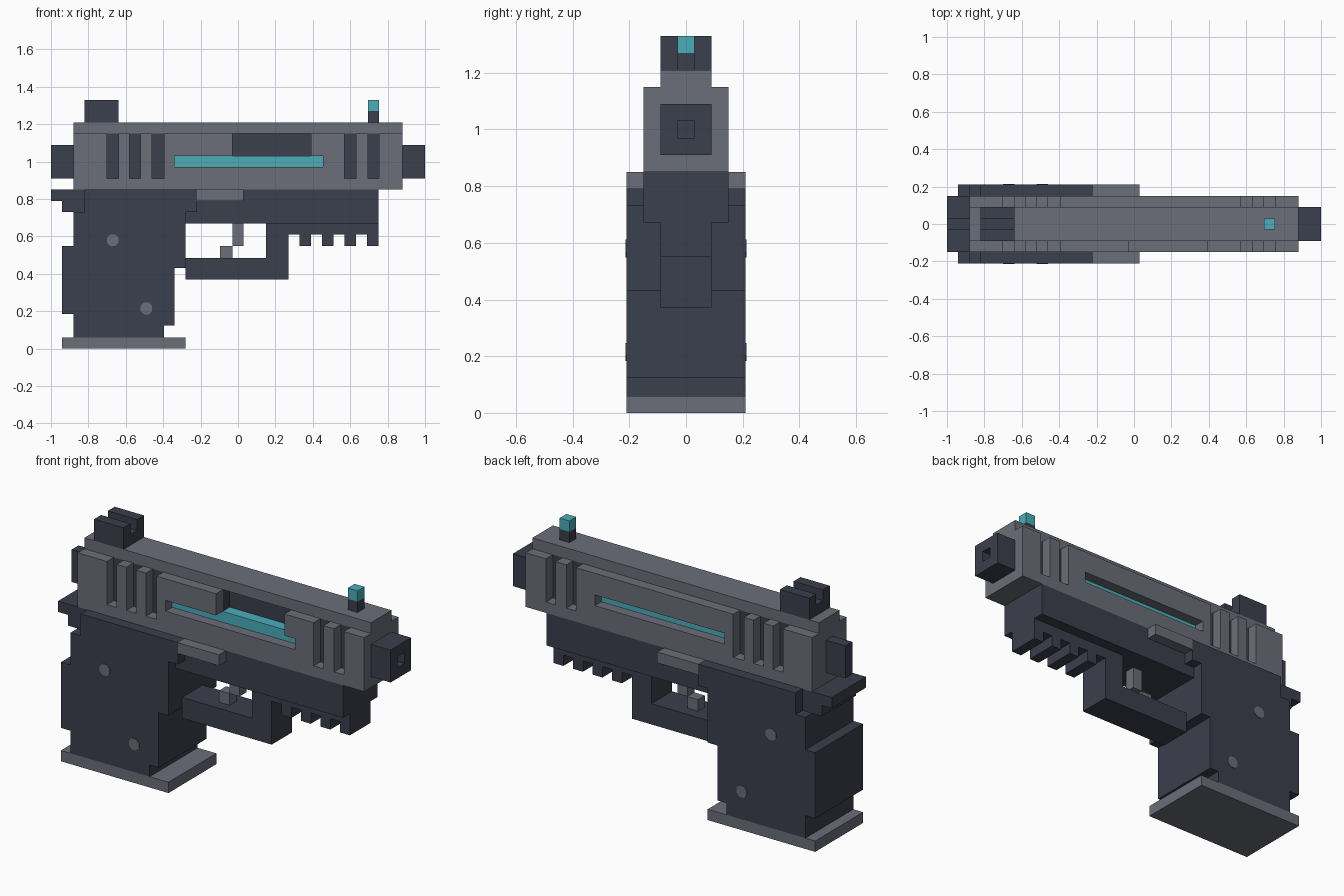
import bpy, bmesh, math
from mathutils import Matrix, Vector

if "Cube" in bpy.data.objects:
    bpy.data.objects.remove(bpy.data.objects["Cube"], do_unlink=True)


def material(name, rgb):
    m = bpy.data.materials.new(name)
    m.use_nodes = True
    color = (*rgb, 1)
    m.diffuse_color = color
    m.node_tree.nodes["Principled BSDF"].inputs["Base Color"].default_value = color
    return m


GREY = material("steel grey", (0.147, 0.156, 0.191))
DARK = material("dark slate", (0.044, 0.05, 0.073))
TEAL = material("teal", (0.069, 0.423, 0.491))


def finish(name, bm, mat):
    bmesh.ops.recalc_face_normals(bm, faces=bm.faces)
    mesh = bpy.data.meshes.new(name)
    bm.to_mesh(mesh)
    bm.free()
    mesh.materials.append(mat)
    ob = bpy.data.objects.new(name, mesh)
    bpy.context.scene.collection.objects.link(ob)
    return ob


def boxes(name, mat, items):
    """One object from boxes given as (x range, y range, z range)."""
    bm = bmesh.new()
    for ranges in items:
        mid = Vector([(a + b) / 2 for a, b in ranges])
        size = [b - a for a, b in ranges]
        bmesh.ops.create_cube(bm, size=1, matrix=Matrix.Translation(mid) @ Matrix.Diagonal((*size, 1)))
    return finish(name, bm, mat)


def box(name, mat, x, y, z):
    return boxes(name, mat, [(x, y, z)])


def sym(w):
    return (-w, w)


def profile(name, mat, points, half):
    """Side outline in x and z, extruded evenly across y."""
    bm = bmesh.new()
    face = bm.faces.new([bm.verts.new((x, -half, z)) for x, z in points])
    out = bmesh.ops.extrude_face_region(bm, geom=[face])
    bmesh.ops.translate(bm, vec=(0, 2 * half, 0),
                        verts=[v for v in out["geom"] if isinstance(v, bmesh.types.BMVert)])
    return finish(name, bm, mat)


IN, MID, OUT = 0.09, 0.15, 0.21   # half widths of the three layers
END = 0.88                        # half length of the slide
BASE, FLOOR, TOP = 0.85, 0.91, 1.15

# Slide shell: top strip, floor and end caps
boxes("slide_shell", GREY, [
    (sym(END), sym(IN), (TOP, 1.21)),
    (sym(END), sym(MID), (BASE, FLOOR)),
    ((-END, -0.82), sym(IN), (FLOOR, TOP)),
    ((0.82, END), sym(IN), (FLOOR, TOP)),
])

# Side plates: ribs between grooves, long slot, port on one side only
ribs = [(-END, -0.7), (-0.64, -0.58), (-0.52, -0.46), (0.63, 0.695), (0.755, END)]
for side, y, upper in (("right", (-MID, -IN), [(-0.395, -0.03), (0.39, 0.57)]),
                       ("left", (IN, MID), [(-0.395, 0.57)])):
    parts = [(r, y, (FLOOR, TOP)) for r in ribs]
    parts.append(((-0.395, 0.57), y, (FLOOR, 0.97)))
    parts += [(r, y, (0.97, 1.03)) for r in [(-0.395, -0.34), (0.455, 0.57)]]
    parts += [(r, y, (1.03, TOP)) for r in upper]
    boxes("slide_plate_" + side, GREY, parts)

# Dark core behind grooves and port, with the glowing bar
boxes("slide_core", DARK, [
    ((-0.82, -0.03), sym(IN), (FLOOR, TOP)),
    ((0.39, 0.82), sym(IN), (FLOOR, TOP)),
    ((-0.03, 0.39), (-0.03, IN), (FLOOR, TOP)),
])
box("energy_bar", TEAL, (-0.34, 0.455), sym(IN + 0.002), (0.97, 1.03))

# Muzzle with a square bore
boxes("muzzle", DARK, [
    ((END, 1), (-IN, -0.03), (0.91, 1.09)),
    ((END, 1), (0.03, IN), (0.91, 1.09)),
    ((END, 1), sym(0.03), (0.91, 0.97)),
    ((END, 1), sym(0.03), (1.03, 1.09)),
])
box("bore_back", DARK, (END, 0.9), sym(0.03), (0.97, 1.03))

# Hammer and sights
box("hammer", DARK, (-1, -END), sym(0.03), (0.91, 1.09))
boxes("rear_sight", DARK, [
    ((-0.82, -0.64), sym(IN), (1.21, 1.27)),
    ((-0.82, -0.64), (-IN, -0.03), (1.27, 1.33)),
    ((-0.82, -0.64), (0.03, IN), (1.27, 1.33)),
])
box("front_sight_post", DARK, (0.695, 0.755), sym(0.03), (1.21, 1.27))
box("front_sight_tip", TEAL, (0.695, 0.755), sym(0.03), (1.27, 1.33))

# Frame, tang and slide release
box("frame", DARK, (-0.3, 0.75), sym(MID), (0.67, BASE))
profile("tang", DARK, [(-1, 0.79), (-0.94, 0.79), (-0.94, 0.73), (-0.8, 0.73),
                       (-0.8, BASE), (-1, BASE)], MID)
box("slide_release", GREY, (-0.22, 0.03), sym(OUT), (0.79, BASE))

# Accessory rail with teeth
teeth = [((x, x + 0.06), sym(IN), (0.55, 0.61)) for x in (0.33, 0.45, 0.57, 0.69)]
boxes("rail", DARK, [((0.27, 0.75), sym(IN), (0.61, 0.67))] + teeth)

# Trigger guard and trigger
profile("trigger_guard", DARK, [(-0.28, 0.37), (0.27, 0.37), (0.27, 0.67), (0.15, 0.67),
                                (0.15, 0.485), (-0.28, 0.485)], IN)
boxes("trigger", GREY, [
    (sym(0.03), sym(0.03), (0.55, 0.67)),
    ((-0.095, -0.03), sym(0.03), (0.485, 0.55)),
])

# Stepped grip and base plate
profile("grip", DARK, [
    (-0.88, 0.06), (-0.395, 0.06), (-0.395, 0.125), (-0.34, 0.125), (-0.34, 0.43),
    (-0.28, 0.43), (-0.28, 0.73), (-0.22, 0.73), (-0.22, BASE), (-0.82, BASE),
    (-0.82, 0.73), (-0.88, 0.73), (-0.88, 0.55), (-0.94, 0.55), (-0.94, 0.185),
    (-0.88, 0.185)], OUT)
box("base_plate", GREY, (-0.94, -0.28), sym(OUT), (0, 0.06))

# Eight-sided grip pins on both sides
for i, (x, z) in enumerate([(-0.67, 0.58), (-0.49, 0.215)]):
    pin = [(x + 0.034 * math.cos(a), z + 0.034 * math.sin(a))
           for a in (math.pi * (k + 0.5) / 4 for k in range(8))]
    profile("grip_pin_" + "ab"[i], GREY, pin, OUT + 0.003)
